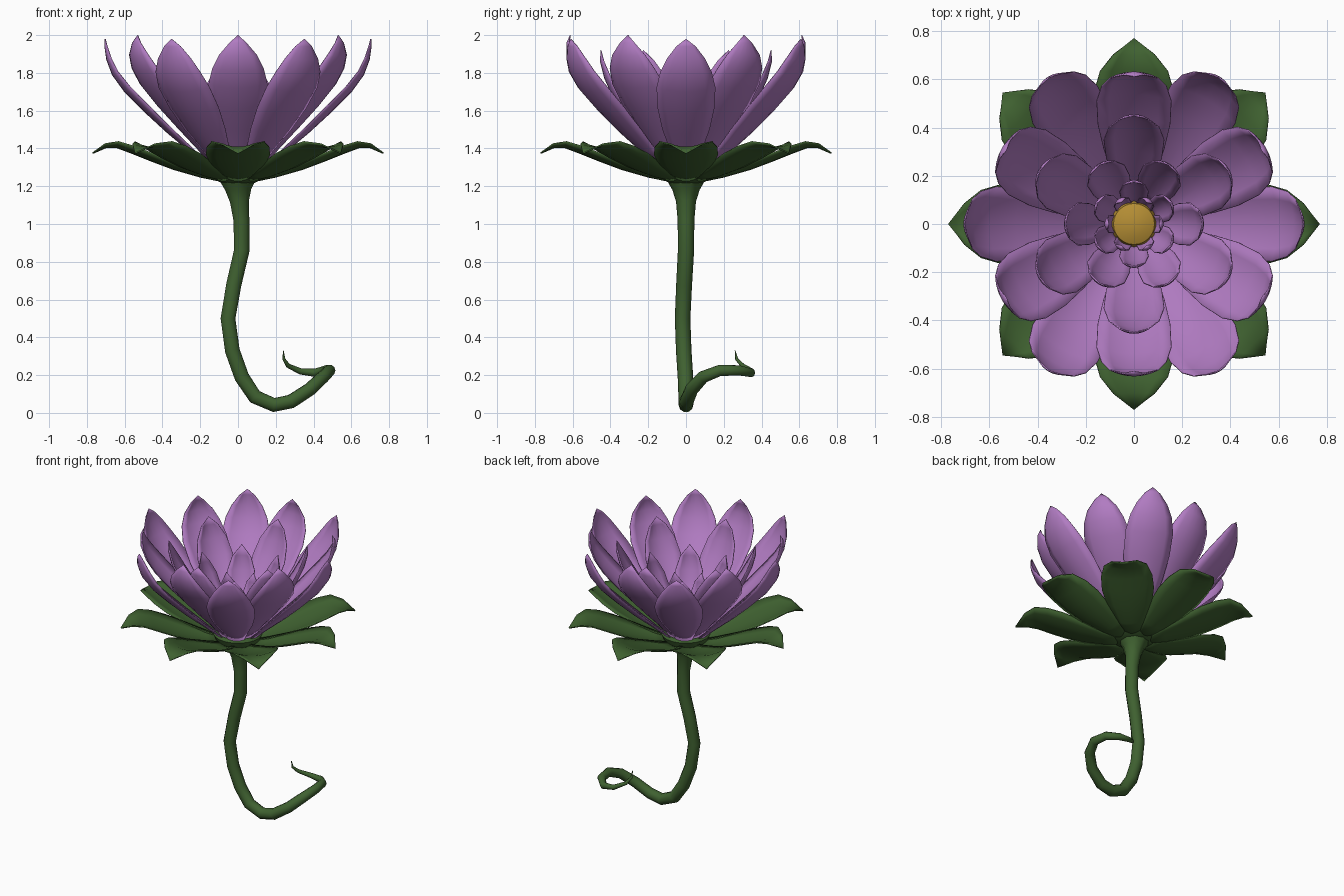
import bpy, bmesh, math
from mathutils import Vector

if "Cube" in bpy.data.objects:
    bpy.data.objects.remove(bpy.data.objects["Cube"])


def material(name, rgb):
    m = bpy.data.materials.new(name)
    m.diffuse_color = (*rgb, 1)
    m.use_nodes = True
    m.node_tree.nodes["Principled BSDF"].inputs["Base Color"].default_value = m.diffuse_color
    return m


PURPLE = material("petal purple", (0.44, 0.20, 0.54))
GREEN = material("leaf green", (0.050, 0.120, 0.030))
YELLOW = material("centre yellow", (0.46, 0.27, 0.035))


def smooth(ob, angle=50):
    bpy.ops.object.select_all(action='DESELECT')
    ob.select_set(True)
    bpy.context.view_layer.objects.active = ob
    bpy.ops.object.shade_smooth_by_angle(angle=math.radians(angle))


def add_mesh(name, bm, mat):
    me = bpy.data.meshes.new(name)
    bm.to_mesh(me)
    bm.free()
    me.materials.append(mat)
    ob = bpy.data.objects.new(name, me)
    bpy.context.collection.objects.link(ob)
    return ob


def petal_ring(name, mat, count, start, rows, cup, thick=0.005):
    """Ring of cupped petals; rows are (radius, height, half width) from base to tip."""
    bm = bmesh.new()
    across = [-1, -0.67, -0.33, 0, 0.33, 0.67, 1]
    for k in range(count):
        a = math.radians(start) + k * math.tau / count
        out = Vector((math.cos(a), math.sin(a), 0))
        side = Vector((-math.sin(a), math.cos(a), 0))
        grid = []
        for i, (r, z, w) in enumerate(rows):
            p, q = rows[max(i - 1, 0)], rows[min(i + 1, len(rows) - 1)]
            t = Vector((q[0] - p[0], q[1] - p[1])).normalized()
            inward = out * -t.y + Vector((0, 0, t.x))
            c = out * r + Vector((0, 0, z))
            grid.append([bm.verts.new(c + side * w * v + inward * cup * w * v * v)
                         for v in across])
        for lo, hi in zip(grid, grid[1:]):
            for j in range(len(across) - 1):
                bm.faces.new((lo[j], hi[j], hi[j + 1], lo[j + 1]))
    bmesh.ops.remove_doubles(bm, verts=bm.verts, dist=0.0005)
    ob = add_mesh(name, bm, mat)
    smooth(ob)
    s = ob.modifiers.new("thickness", 'SOLIDIFY')
    s.thickness = thick
    s.offset = 0
    return ob


def lathe(name, mat, profile, steps=24):
    bm = bmesh.new()
    vs = [bm.verts.new((r, 0, z)) for r, z in profile]
    es = [bm.edges.new(p) for p in zip(vs, vs[1:])]
    bmesh.ops.spin(bm, geom=vs + es, cent=(0, 0, 0), axis=(0, 0, 1),
                   angle=math.tau, steps=steps)
    bmesh.ops.remove_doubles(bm, verts=bm.verts, dist=0.0005)
    bmesh.ops.recalc_face_normals(bm, faces=bm.faces)
    ob = add_mesh(name, bm, mat)
    smooth(ob, 40)
    return ob


# Outer petals: a wide-leaning set and a more upright set between them
petal_ring("outer_petals_wide", PURPLE, 6, 0, [
    (0.10, 1.25, 0.04), (0.25, 1.38, 0.085), (0.37, 1.48, 0.125), (0.49, 1.59, 0.15),
    (0.60, 1.70, 0.155), (0.665, 1.79, 0.135), (0.695, 1.87, 0.10),
    (0.705, 1.94, 0.05), (0.703, 1.98, 0)], 0.25)
petal_ring("outer_petals_upright", PURPLE, 6, 30, [
    (0.09, 1.25, 0.04), (0.22, 1.39, 0.085), (0.33, 1.50, 0.125), (0.44, 1.61, 0.15),
    (0.54, 1.72, 0.155), (0.60, 1.81, 0.135), (0.63, 1.89, 0.10),
    (0.63, 1.96, 0.045), (0.612, 2.0, 0)], 0.25)
# Inner petals, ring by ring towards the centre
petal_ring("middle_petals", PURPLE, 6, 30, [
    (0.08, 1.26, 0.04), (0.19, 1.40, 0.08), (0.30, 1.54, 0.115), (0.38, 1.66, 0.125),
    (0.43, 1.77, 0.105), (0.453, 1.86, 0.06), (0.45, 1.92, 0)], 0.3)
petal_ring("inner_petals", PURPLE, 6, 0, [
    (0.07, 1.27, 0.035), (0.14, 1.38, 0.06), (0.21, 1.50, 0.085), (0.26, 1.61, 0.088),
    (0.288, 1.70, 0.06), (0.285, 1.78, 0)], 0.35)
petal_ring("small_petals", PURPLE, 6, 30, [
    (0.06, 1.28, 0.03), (0.11, 1.38, 0.05), (0.155, 1.48, 0.06),
    (0.18, 1.57, 0.045), (0.175, 1.64, 0)], 0.4)
petal_ring("tiny_petals", PURPLE, 6, 0, [
    (0.06, 1.29, 0.025), (0.095, 1.37, 0.035), (0.118, 1.44, 0.035),
    (0.12, 1.49, 0.025), (0.105, 1.54, 0)], 0.4)

# Golden centre
lathe("flower_centre", YELLOW, [(0.06, 1.29), (0.095, 1.36), (0.085, 1.39), (0.05, 1.405), (0, 1.41)])

# Green sepals under the flower
petal_ring("sepals", GREEN, 8, 0, [
    (0.08, 1.225, 0.04), (0.20, 1.25, 0.095), (0.34, 1.29, 0.145), (0.46, 1.335, 0.168),
    (0.56, 1.375, 0.165), (0.64, 1.405, 0.14), (0.70, 1.405, 0.085), (0.77, 1.375, 0)], 0.22, 0.008)

# Cup joining stem and petals
lathe("flower_cup", GREEN, [(0, 1.215), (0.09, 1.218), (0.145, 1.245), (0.16, 1.28),
                            (0.145, 1.30), (0, 1.30)])

# Curling stem: x, y, z, radius
path = [
    (0, 0, 1.23, 0.10), (0.002, 0, 1.18, 0.072), (0.008, 0, 1.12, 0.053),
    (0.018, 0, 1.02, 0.044), (0.02, 0, 0.86, 0.043), (-0.022, -0.01, 0.68, 0.042),
    (-0.053, -0.018, 0.50, 0.041), (-0.03, -0.012, 0.33, 0.041), (0.02, -0.003, 0.19, 0.041),
    (0.09, 0, 0.085, 0.040), (0.19, 0, 0.042, 0.039), (0.28, 0.003, 0.06, 0.038),
    (0.38, 0.03, 0.125, 0.036), (0.45, 0.09, 0.19, 0.034), (0.485, 0.18, 0.225, 0.031),
    (0.47, 0.28, 0.225, 0.028), (0.41, 0.345, 0.212, 0.023), (0.33, 0.345, 0.22, 0.017),
    (0.265, 0.30, 0.25, 0.012), (0.243, 0.268, 0.285, 0.008), (0.24, 0.26, 0.33, 0.002)]
cu = bpy.data.curves.new("stem", 'CURVE')
cu.dimensions = '3D'
cu.bevel_depth = 1
cu.bevel_resolution = 3
cu.use_fill_caps = True
sp = cu.splines.new('POLY')
sp.points.add(len(path) - 1)
for pt, (x, y, z, r) in zip(sp.points, path):
    pt.co = (x, y, z, 1)
    pt.radius = r
cu.materials.append(GREEN)
stem = bpy.data.objects.new("stem", cu)
bpy.context.collection.objects.link(stem)
bpy.ops.object.select_all(action='DESELECT')
stem.select_set(True)
bpy.context.view_layer.objects.active = stem
bpy.ops.object.convert(target='MESH')
smooth(bpy.context.view_layer.objects.active, 50)
